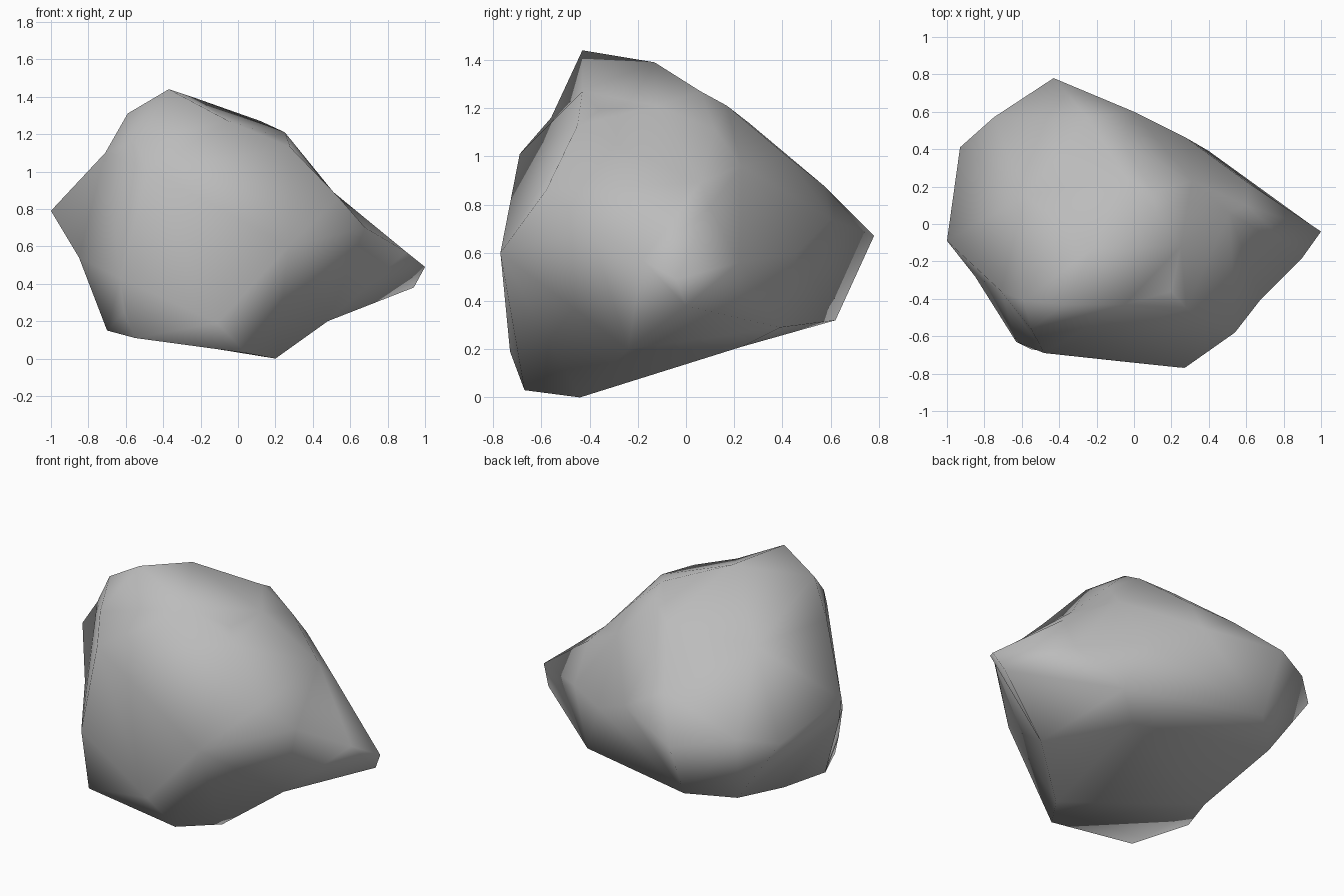
import bpy
import bmesh
from mathutils import Vector

# Remove the default object
default_cube = bpy.data.objects.get("Cube")
if default_cube:
    bpy.data.objects.remove(default_cube, do_unlink=True)

# Corner points of the boulder, grouped by region
peak_ridge = [(-.37, -.43, 1.44), (-.22, -.13, 1.39), (.12, .06, 1.27), (.1, .17, 1.21)]
front_rim = [(-.05, -.43, 1.27), (.2, -.36, 1.19), (.25, -.12, 1.21), (.28, -.45, 1.13),
             (-.59, -.41, 1.31), (-.55, -.56, 1.16), (-.48, -.69, 1.01)]
front_wall = [(.27, -.77, .6), (-.11, -.73, .19), (-.55, -.67, .11),
              (-.63, -.63, .43), (-.61, -.62, .25)]
spur = [(1, -.04, .49), (.94, 0, .38), (.9, -.18, .57), (.68, -.4, .7), (.54, -.58, .86)]
spur_back = [(.61, .22, .56), (.6, .1, .79), (.51, .06, .89), (.31, .23, .96),
             (.29, .12, 1.11), (.28, .46, .6), (.4, .39, .29)]
right_wall = [(-1, -.09, .79), (-.85, -.28, .54), (-.71, -.36, 1.1), (-.7, -.36, .15)]
back_wall = [(-.93, .41, .68), (-.75, .57, .72), (-.43, .78, .67), (0, .6, .74),
             (-.64, .41, .27), (-.42, .62, .32)]
back_slope = [(-.05, .42, 1), (-.25, .57, .88), (-.58, .15, 1.09), (-.05, .26, 1.14)]
underside = [(.04, -.67, .03), (.2, -.44, 0), (.48, -.24, .2), (-.6, -.1, .13), (.2, .23, .21)]


def make_material(name, colour):
    material = bpy.data.materials.new(name)
    material.use_nodes = True
    material.diffuse_color = colour
    shader = next(n for n in material.node_tree.nodes if n.type == "BSDF_PRINCIPLED")
    shader.inputs["Base Color"].default_value = colour
    shader.inputs["Roughness"].default_value = .9
    return material


def wrap_points(name, points, centre):
    """Skin a star-shaped body: hull the directions, then restore each distance."""
    bm = bmesh.new()
    target = {}
    for point in points:
        direction = (Vector(point) - centre).normalized()
        target[bm.verts.new(direction)] = Vector(point)
    bmesh.ops.convex_hull(bm, input=bm.verts[:])
    for vert, position in target.items():
        vert.co = position
    bmesh.ops.recalc_face_normals(bm, faces=bm.faces[:])
    for face in bm.faces:
        face.smooth = True
    mesh = bpy.data.meshes.new(name)
    bm.to_mesh(mesh)
    bm.free()
    body = bpy.data.objects.new(name, mesh)
    bpy.context.collection.objects.link(body)
    return body


# Boulder body
regions = (peak_ridge, front_rim, front_wall, spur, spur_back,
           right_wall, back_wall, back_slope, underside)
corners = [point for region in regions for point in region]
boulder = wrap_points("boulder", corners, Vector((0, 0, .7)))
boulder.data.materials.append(make_material("stone grey", (.5, .5, .5, 1)))
